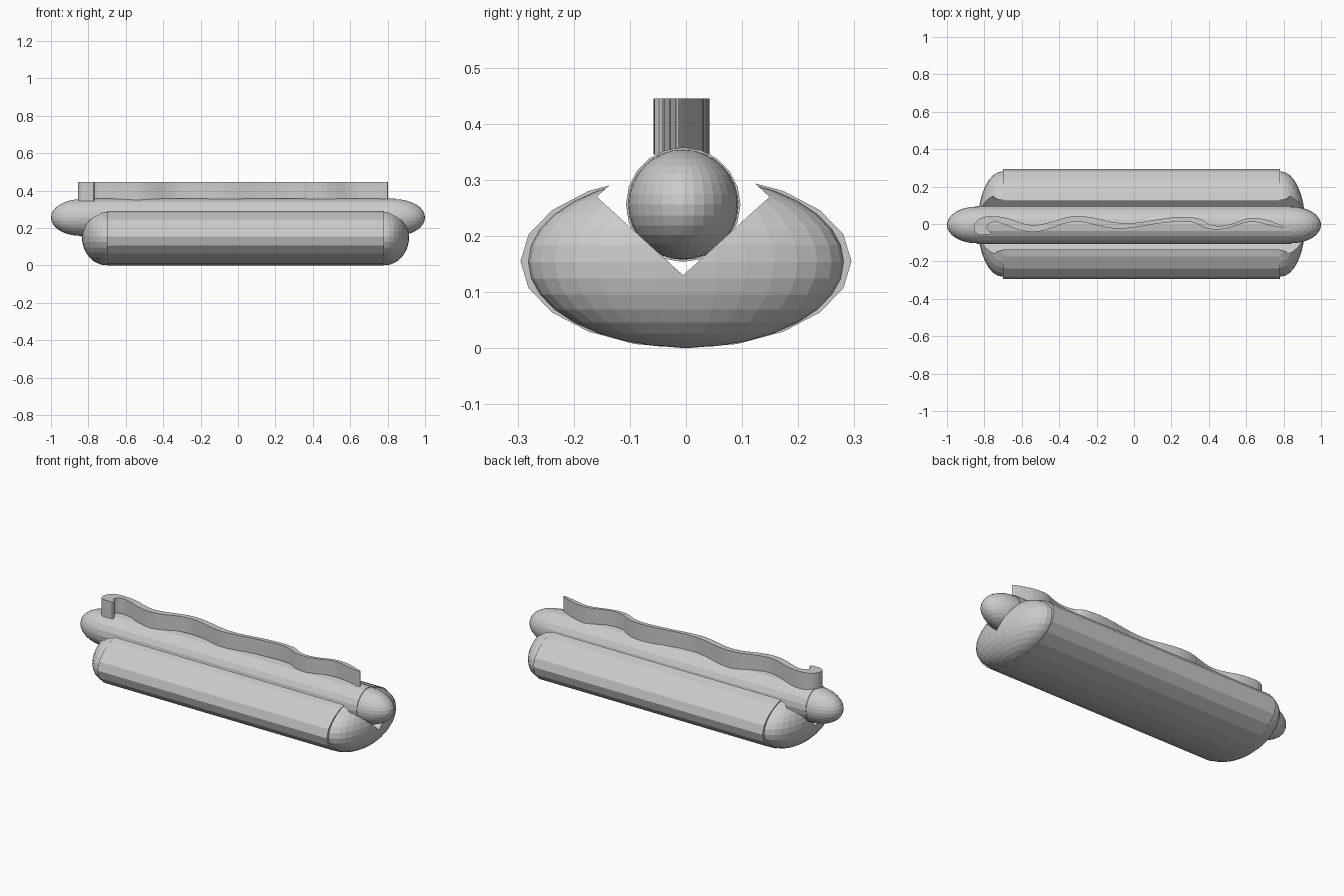
import bpy, bmesh
from math import pi
from mathutils import Vector

if "Cube" in bpy.data.objects:
    bpy.data.objects.remove(bpy.data.objects["Cube"])


def finish(name, bm):
    bmesh.ops.recalc_face_normals(bm, faces=bm.faces)
    mesh = bpy.data.meshes.new(name)
    bm.to_mesh(mesh)
    bm.free()
    ob = bpy.data.objects.new(name, mesh)
    bpy.context.collection.objects.link(ob)
    return ob


def rod(name, x0, x1, y, z, ry, rz, sides):
    """Elliptical prism running along x, with a corner at +y."""
    bm = bmesh.new()
    bmesh.ops.create_cone(bm, cap_ends=True, segments=sides, radius1=1, radius2=1, depth=1)
    for v in bm.verts:
        a, b, c = v.co
        v.co = ((x0 + x1) / 2 + c * (x1 - x0), y + a * ry, z + b * rz)
    return finish(name, bm)


def dome(name, x, y, z, rx, ry, rz, side):
    """Half ellipsoid bulging toward side (+1 or -1) on x."""
    bm = bmesh.new()
    bmesh.ops.create_uvsphere(bm, u_segments=32, v_segments=16, radius=1)
    geom = bm.verts[:] + bm.edges[:] + bm.faces[:]
    bmesh.ops.bisect_plane(bm, geom=geom, dist=1e-5, plane_co=(-0.08 * side, 0, 0),
                           plane_no=(side, 0, 0), clear_inner=True)
    bmesh.ops.holes_fill(bm, edges=[e for e in bm.edges if e.is_boundary], sides=0)
    for v in bm.verts:
        v.co = Vector((x + v.co.x * rx, y + v.co.y * ry, z + v.co.z * rz))
    return finish(name, bm)


# Bun: elliptical body with rounded ends
bun = [rod("bun_body", -0.70, 0.78, 0, 0.155, 0.295, 0.155, 20),
       dome("bun_end_left", -0.705, 0, 0.154, 0.13, 0.281, 0.153, -1),
       dome("bun_end_right", 0.785, 0, 0.154, 0.13, 0.281, 0.153, 1)]

# Diamond-section slit along the bun
slit = rod("slit_cutter", -1.2, 1.2, -0.005, 0.27, 0.154, 0.14, 4)
slit.hide_render = True
for part in bun:
    mod = part.modifiers.new("slit", 'BOOLEAN')
    mod.operation = 'DIFFERENCE'
    mod.solver = 'EXACT'
    mod.object = slit
    bpy.context.view_layer.objects.active = part
    bpy.ops.object.modifier_apply(modifier=mod.name)
bpy.data.objects.remove(slit)

# Sausage
rod("sausage_body", -0.84, 0.84, -0.005, 0.256, 0.102, 0.102, 20)
dome("sausage_end_left", -0.84, -0.005, 0.256, 0.16, 0.098, 0.098, -1)
dome("sausage_end_right", 0.84, -0.005, 0.256, 0.16, 0.098, 0.098, 1)

# Sauce: wavy filled outline, extruded upward
outline = [(-.855, -.03), (-.845, .01), (-.81, .035), (-.75, .041), (-.68, .032),
           (-.60, .005), (-.53, -.006), (-.43, .015), (-.36, .036), (-.30, .042),
           (-.22, .034), (-.10, .008), (0, .006), (.10, .02), (.20, .034),
           (.30, .036), (.36, .024), (.40, 0), (.46, -.01), (.54, .006),
           (.60, .028), (.67, .03), (.74, .012), (.80, -.014), (.80, -.018),
           (.72, -.006), (.65, .01), (.60, .008), (.52, -.016), (.45, -.03),
           (.38, -.02), (.34, 0), (.28, .014), (.20, .01), (.10, -.002),
           (0, -.018), (-.10, -.025), (-.20, -.006), (-.30, .012), (-.38, 0),
           (-.45, -.025), (-.53, -.042), (-.62, -.03), (-.70, 0), (-.75, .01),
           (-.782, -.006), (-.785, -.025), (-.766, -.048), (-.80, -.057), (-.84, -.052)]
curve = bpy.data.curves.new("sauce", 'CURVE')
curve.dimensions = '2D'
curve.fill_mode = 'BOTH'
curve.extrude = 0.05
curve.resolution_u = 3
spline = curve.splines.new('BEZIER')
spline.bezier_points.add(len(outline) - 1)
for point, (x, y) in zip(spline.bezier_points, outline):
    point.co = (x, y, 0)
    point.handle_left_type = point.handle_right_type = 'AUTO'
spline.use_cyclic_u = True
spline.use_smooth = False
sauce = bpy.data.objects.new("sauce", curve)
sauce.location.z = 0.395
bpy.context.collection.objects.link(sauce)
